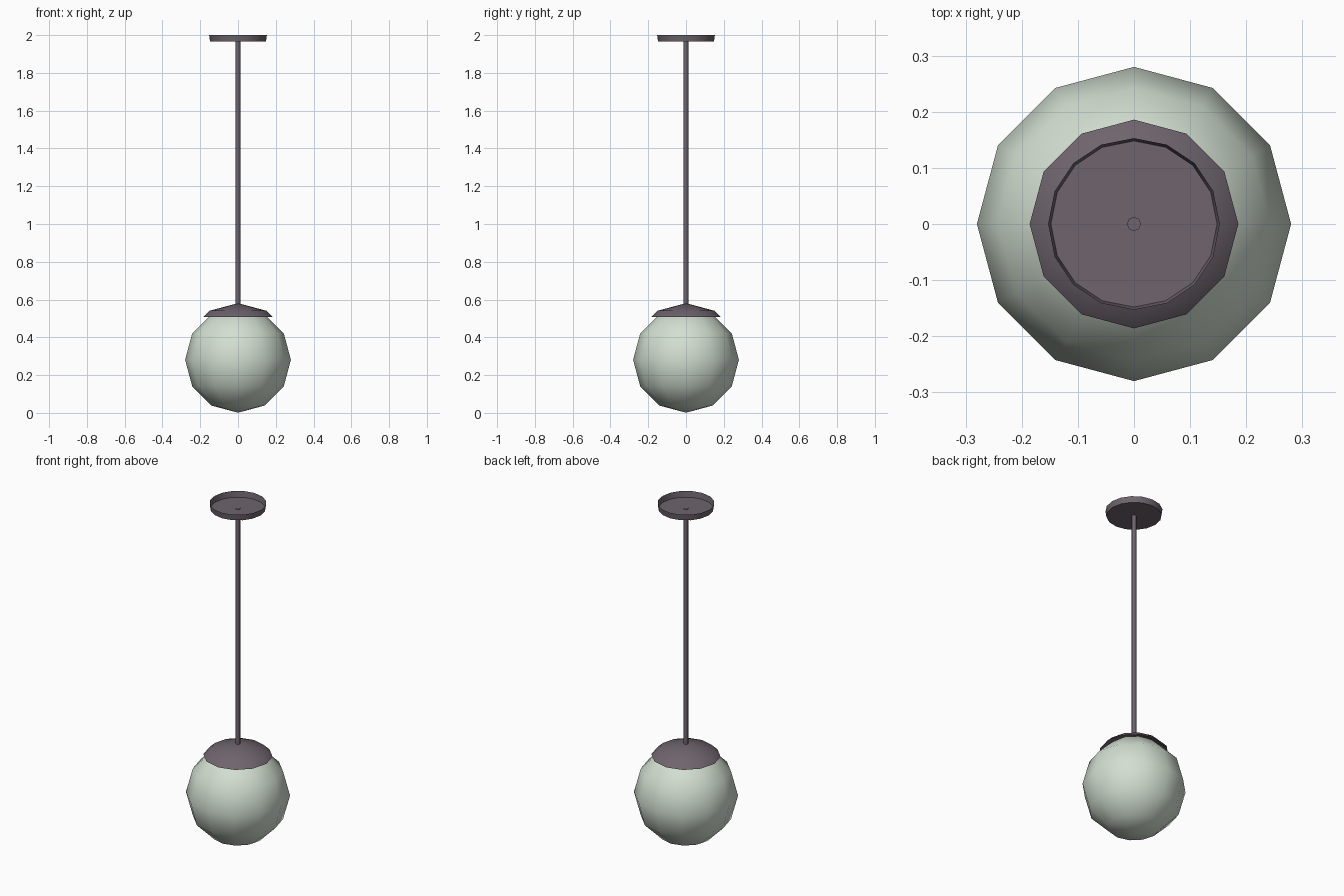
import bpy, math

if "Cube" in bpy.data.objects:
    bpy.data.objects.remove(bpy.data.objects["Cube"])


def material(name, rgb):
    m = bpy.data.materials.new(name)
    m.diffuse_color = (*rgb, 1.0)
    m.use_nodes = True
    m.node_tree.nodes["Principled BSDF"].inputs["Base Color"].default_value = m.diffuse_color
    return m


metal = material("dark plum metal", (0.156, 0.127, 0.153))
glass = material("pale green glass", (0.65, 0.74, 0.64))


def lathe(name, profile, sides, mat, angle):
    """Spin (radius, z) points about z; radius 0 makes a pole."""
    verts, rings, faces = [], [], []
    for r, z in profile:
        start = len(verts)
        if r == 0:
            verts.append((0, 0, z))
            rings.append([start] * sides)
        else:
            for i in range(sides):
                a = 2 * math.pi * i / sides
                verts.append((r * math.cos(a), r * math.sin(a), z))
            rings.append(list(range(start, start + sides)))
    for lo, hi in zip(rings, rings[1:]):
        for i in range(sides):
            j = (i + 1) % sides
            quad = [lo[i], lo[j], hi[j], hi[i]]
            faces.append(list(dict.fromkeys(quad)))
    me = bpy.data.meshes.new(name)
    me.from_pydata(verts, [], faces)
    me.materials.append(mat)
    ob = bpy.data.objects.new(name, me)
    bpy.context.collection.objects.link(ob)
    bpy.ops.object.select_all(action='DESELECT')
    ob.select_set(True)
    bpy.context.view_layer.objects.active = ob
    bpy.ops.object.shade_smooth_by_angle(angle=math.radians(angle))
    return ob


def arc(radius, centre, steps):
    """Sphere profile points at 30 degree steps from the bottom pole."""
    pts = []
    for k in steps:
        a = math.radians(30 * k)
        r = radius * math.sin(a)
        pts.append((r if r > 1e-6 else 0, centre - radius * math.cos(a)))
    return pts


# Low-poly glass globe
lathe("globe_shade", arc(0.28, 0.281, range(7)), 12, glass, 40)

# Open metal cap hugging the top of the globe
lathe("shade_cap", [(0.186, 0.507)] + arc(0.30, 0.281, (5, 6)), 12, metal, 40)

# Thin hanging rod
lathe("hanging_rod", [(0, 0.56), (0.0125, 0.56), (0.0125, 1.968), (0, 1.968)],
      8, metal, 50)

# Ceiling canopy, a shallow cup open at the top
lathe("ceiling_canopy", [(0, 1.965), (0.148, 1.965), (0.153, 2.0)],
      16, metal, 40)
